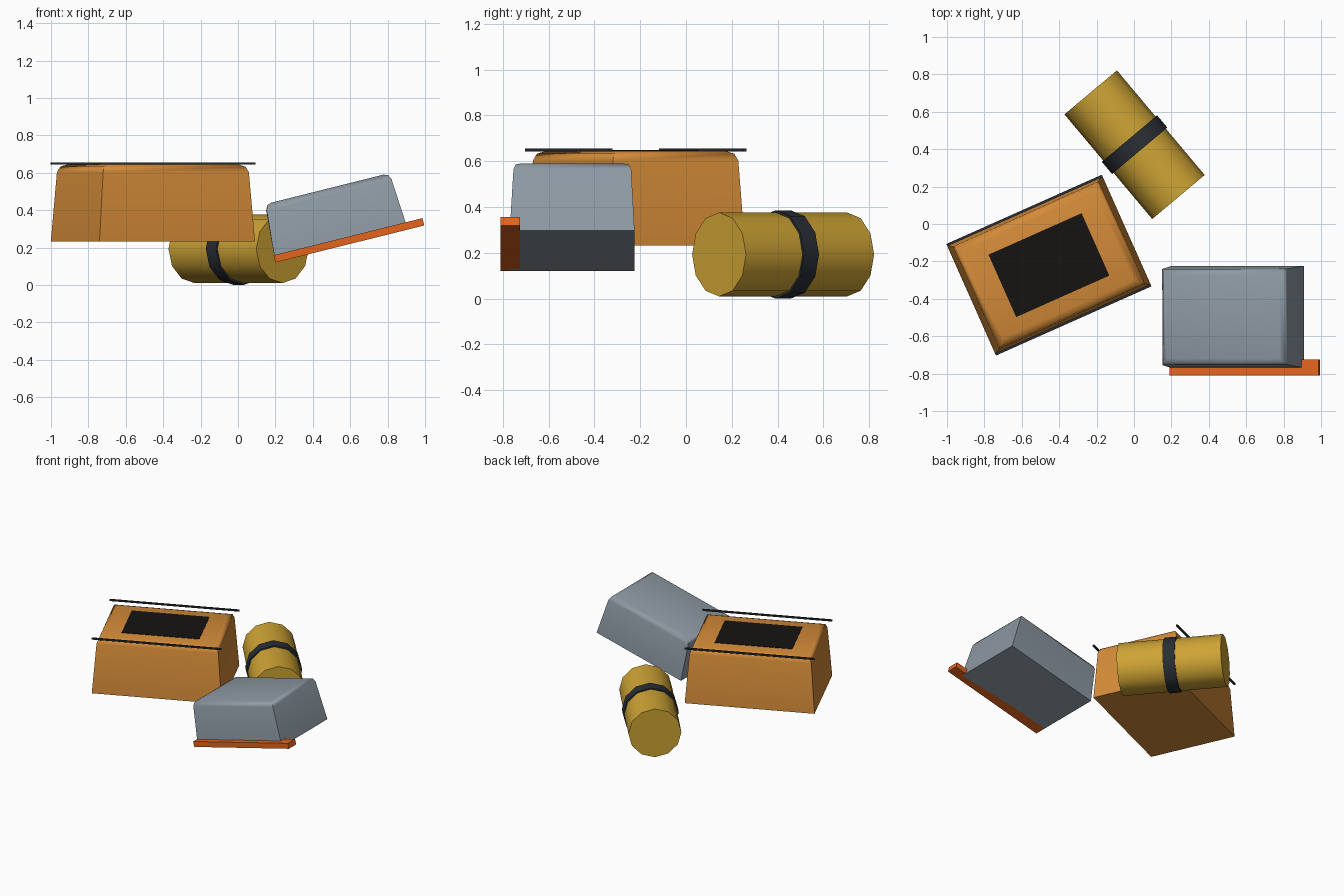
import bpy, bmesh
from math import radians, pi
from mathutils import Matrix

if "Cube" in bpy.data.objects:
    bpy.data.objects.remove(bpy.data.objects["Cube"])


def material(name, rgb):
    m = bpy.data.materials.new(name)
    m.diffuse_color = (*rgb, 1)
    m.use_nodes = True
    m.node_tree.nodes["Principled BSDF"].inputs["Base Color"].default_value = m.diffuse_color
    return m


ORANGE = material("tan_orange", (0.66, 0.26, 0.04))
YELLOW = material("mustard", (0.62, 0.37, 0.035))
GREY = material("steel_grey", (0.27, 0.32, 0.37))
RED = material("bright_orange", (0.78, 0.13, 0.012))
DARK = material("dark_strap", (0.022, 0.028, 0.035))
BLACK = material("black_panel", (0.008, 0.007, 0.006))


def finish(bm, name, matrix, mat, smooth=None):
    bmesh.ops.recalc_face_normals(bm, faces=bm.faces)
    me = bpy.data.meshes.new(name)
    bm.to_mesh(me)
    bm.free()
    me.materials.append(mat)
    ob = bpy.data.objects.new(name, me)
    bpy.context.collection.objects.link(ob)
    ob.matrix_world = matrix
    if smooth:
        bpy.ops.object.select_all(action='DESELECT')
        ob.select_set(True)
        bpy.context.view_layer.objects.active = ob
        bpy.ops.object.shade_smooth_by_angle(angle=radians(smooth))
    return ob


def box(name, frame, center, size, mat, taper=1, bevel=0):
    """Box in a local frame, with optional narrower top and rounded top rim."""
    bm = bmesh.new()
    bmesh.ops.create_cube(bm, size=1)
    for v in bm.verts:
        k = taper if v.co.z > 0 else 1
        v.co.x *= size[0] * k
        v.co.y *= size[1] * k
        v.co.z *= size[2]
    if bevel:
        rim = [e for e in bm.edges if all(v.co.z > 0 for v in e.verts)]
        bmesh.ops.bevel(bm, geom=rim, offset=bevel, segments=2, profile=0.5,
                        affect='EDGES')
    return finish(bm, name, frame @ Matrix.Translation(center), mat,
                  50 if bevel else None)


def drum(name, frame, radius, depth, mat):
    bm = bmesh.new()
    bmesh.ops.create_cone(bm, cap_ends=True, segments=12, radius1=radius,
                          radius2=radius, depth=depth)
    return finish(bm, name, frame, mat, 40)


# Large pack with edge rails and top panel
pack = Matrix.Translation((-0.455, -0.22, 0)) @ Matrix.Rotation(radians(24), 4, 'Z')
box("large_pack", pack, (0, 0, 0.439), (0.91, 0.64, 0.412), ORANGE, 0.935, 0.042)
box("top_panel", pack, (0, 0, 0.645), (0.545, 0.365, 0.006), BLACK)
for side, s in (("front", -1), ("back", 1)):
    box(side + "_rail", pack, (0, s * 0.32, 0.649), (0.91, 0.013, 0.011), DARK)

# Tilted grey case with a bar along its lower front edge
case = Matrix.Translation((0.2, -0.497, 0.12)) @ Matrix.Rotation(radians(-14), 4, 'Y')
box("tilted_case", case, (0.365, 0, 0.158), (0.73, 0.545, 0.316), GREY, 0.94, 0.033)
box("case_bar", case, (0.41, -0.27, 0.02), (0.82, 0.086, 0.04), RED)

# Bedroll lying on its side with a strap
roll = (Matrix.Translation((0.003, 0.424, 0.193)) @ Matrix.Rotation(radians(-50), 4, 'Z')
        @ Matrix.Rotation(pi / 2, 4, 'Y'))
drum("bedroll", roll, 0.183, 0.73, YELLOW)
drum("bedroll_strap", roll, 0.193, 0.085, DARK)
